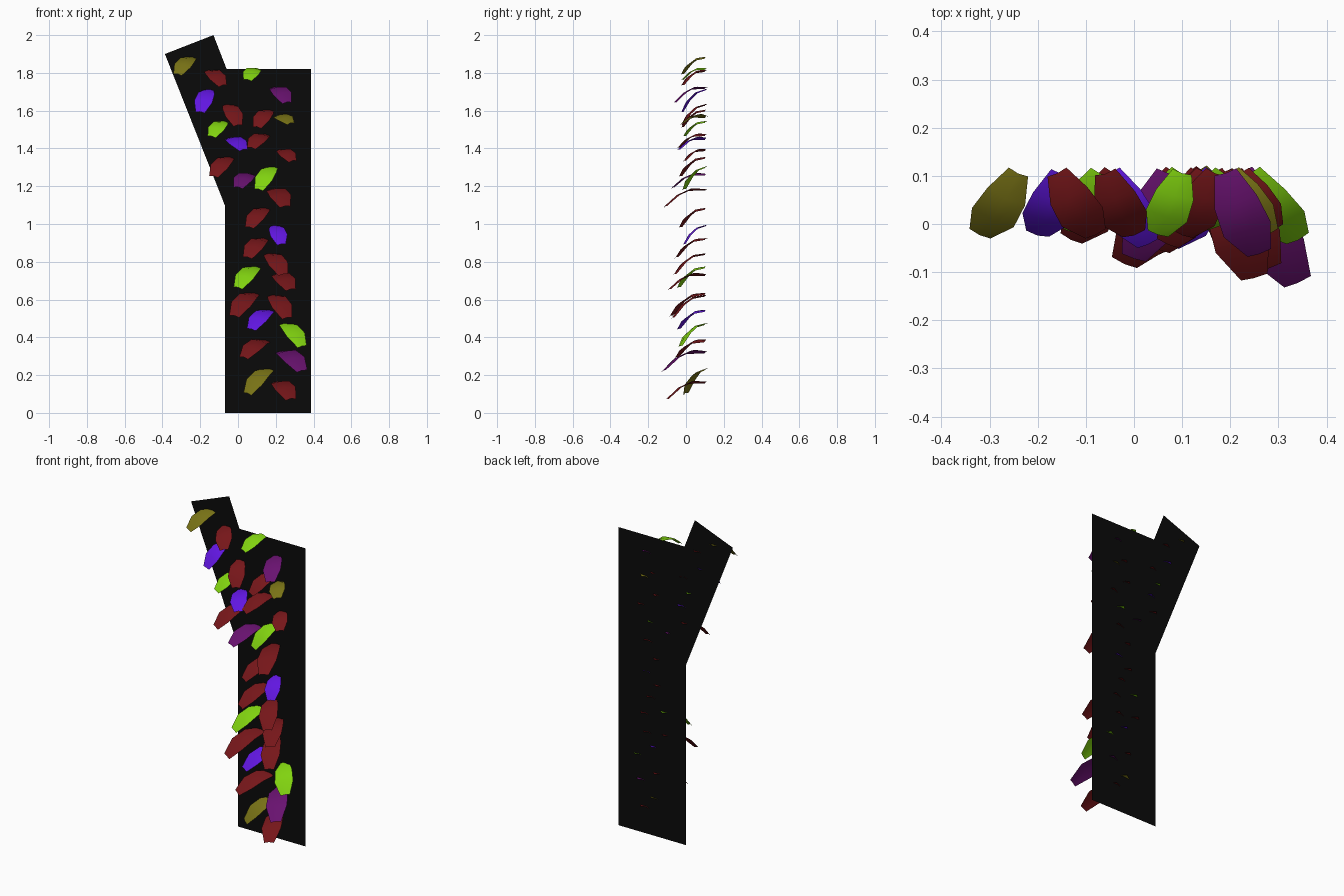
import bpy
import bmesh
from mathutils import Vector

if "Cube" in bpy.data.objects:
    bpy.data.objects.remove(bpy.data.objects["Cube"])

PANEL_Y = 0.1


def material(name, rgb):
    m = bpy.data.materials.new(name)
    m.diffuse_color = (*rgb, 1)
    m.use_nodes = True
    m.node_tree.nodes["Principled BSDF"].inputs["Base Color"].default_value = m.diffuse_color
    return m


def mesh_object(name, bm, mat, smooth=False):
    me = bpy.data.meshes.new(name)
    bm.to_mesh(me)
    bm.free()
    me.materials.append(mat)
    for p in me.polygons:
        p.use_smooth = smooth
    ob = bpy.data.objects.new(name, me)
    bpy.context.collection.objects.link(ob)
    return ob


# Flat backing panel with a slanted branch at its upper left
outline = [(-.07, 0), (.387, 0), (.387, 1.82), (-.06, 1.82),
           (-.13, 2.0), (-.387, 1.9), (-.07, 1.1)]
bm = bmesh.new()
bm.faces.new([bm.verts.new((x, PANEL_Y, z)) for x, z in outline])
mesh_object("backing_panel", bm, material("black", (.003, .003, .003)))

# Rows of one leaf: position along it, half width, arch height
ROWS = [(0, .024, 0), (.3, .047, .026), (.65, .052, .024), (1, .026, 0)]


def leaf(name, mat, bx, bz, tx, tz, ty):
    """Arched six-sided leaf drooping from the panel to its tip."""
    base, tip = Vector((bx, PANEL_Y + .008, bz)), Vector((tx, ty, tz))
    along = tip - base
    side = along.cross(Vector((0, -.5, 1))).normalized()
    out = side.cross(along).normalized()
    size = along.length / .2
    bm = bmesh.new()
    grid = []
    for t, half, arch in ROWS:
        grid.append([bm.verts.new(base + along * t + side * half * k * size ** .5
                                  + out * (arch * size + (.006 if k == 0 else 0)))
                     for k in (-1, 0, 1)])
    for a, b in zip(grid, grid[1:]):
        for k in (0, 1):
            bm.faces.new((a[k], b[k], b[k + 1], a[k + 1]))
    bmesh.ops.recalc_face_normals(bm, faces=bm.faces)
    if sum((f.normal.dot(out) for f in bm.faces)) < 0:
        bmesh.ops.reverse_faces(bm, faces=bm.faces)
    mesh_object(name, bm, mat, True)


# Leaves by colour: base x, base z, tip x, tip z, tip y
red = [(-.16, 1.81, -.08, 1.73, -.02), (-.06, 1.63, .00, 1.52, -.02),
       (-.04, 1.35, -.13, 1.25, -.03), (.18, 1.18, .25, 1.09, -.11),
       (.15, 1.08, .06, .98, -.03), (.14, .92, .05, .82, -.05),
       (.16, .84, .24, .73, -.06), (.20, .73, .28, .65, -.09),
       (.09, .63, -.02, .51, -.08), (.18, .62, .26, .50, -.07),
       (.15, .38, .03, .29, -.05), (.20, .16, .28, .07, -.10),
       (.17, 1.60, .10, 1.51, -.02), (.15, 1.47, .07, 1.40, -.04),
       (.22, 1.39, .29, 1.33, -.01)]
green = [(-.07, 1.54, -.14, 1.46, -.01), (.19, 1.30, .11, 1.18, -.01),
         (.10, .77, .00, .66, -.04), (.24, .47, .34, .35, -.03),
         (.10, 1.82, .05, 1.76, -.02)]
violet = [(-.15, 1.71, -.20, 1.59, -.02), (-.05, 1.45, .03, 1.39, -.04),
          (.19, .99, .23, .89, -.01), (.17, .54, .07, .44, -.04)]
purple = [(.07, 1.26, .00, 1.19, -.07), (.19, 1.72, .26, 1.64, -.06),
          (.22, .32, .34, .22, -.12)]
olive = [(-.24, 1.88, -.32, 1.79, -.02), (.17, .23, .05, .10, .00),
         (.20, 1.565, .28, 1.53, -.02)]

for name, rgb, rows in (("red", (.18, .008, .01), red),
                        ("green", (.22, .65, .005), green),
                        ("violet", (.12, .008, .75), violet),
                        ("purple", (.14, .006, .16), purple),
                        ("olive", (.19, .17, .008), olive)):
    mat = material(name, rgb)
    for i, row in enumerate(rows):
        leaf(f"{name}_leaf_{i + 1}", mat, *row)
